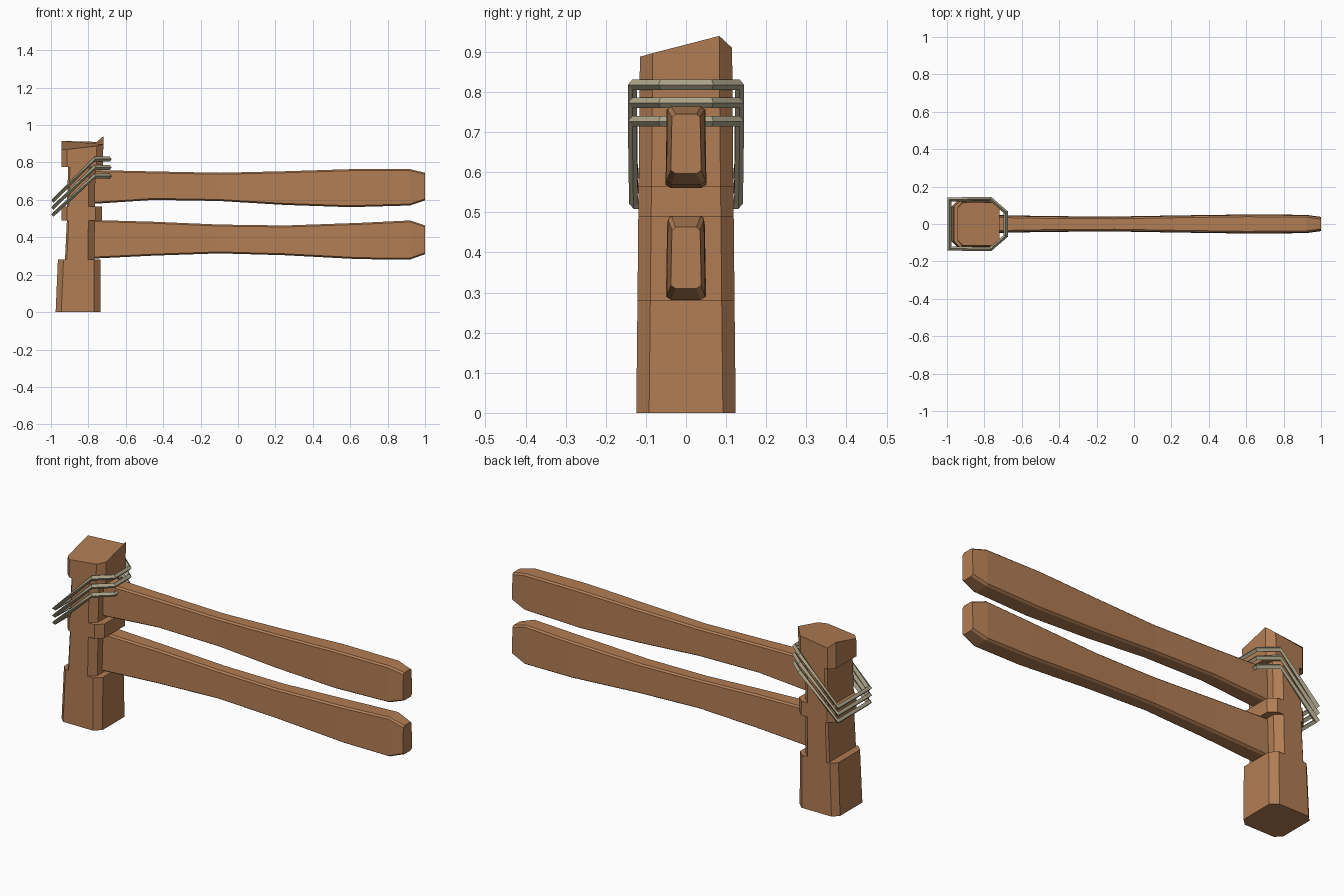
import bpy

if "Cube" in bpy.data.objects:
    bpy.data.objects.remove(bpy.data.objects["Cube"])


def material(name, rgb):
    m = bpy.data.materials.new(name)
    m.diffuse_color = (*rgb, 1)
    m.use_nodes = True
    m.node_tree.nodes["Principled BSDF"].inputs["Base Color"].default_value = m.diffuse_color
    return m


wood = material("brown wood", (0.44, 0.205, 0.088))
cord = material("grey rope", (0.41, 0.37, 0.25))


def loft(name, rings, mat, closed=False):
    """Skin a list of equal-sided rings; cap the ends or join them in a loop."""
    n = len(rings[0])
    verts = [v for r in rings for v in r]
    faces = []
    count = len(rings)
    for i in range(count if closed else count - 1):
        a, b = i * n, ((i + 1) % count) * n
        for j in range(n):
            k = (j + 1) % n
            faces.append((a + j, a + k, b + k, b + j))
    if not closed:
        faces.append(tuple(reversed(range(n))))
        faces.append(tuple(range((count - 1) * n, count * n)))
    mesh = bpy.data.meshes.new(name)
    mesh.from_pydata(verts, [], faces)
    mesh.materials.append(mat)
    obj = bpy.data.objects.new(name, mesh)
    bpy.context.collection.objects.link(obj)
    # consistent outward normals
    import bmesh
    bm = bmesh.new()
    bm.from_mesh(mesh)
    bmesh.ops.recalc_face_normals(bm, faces=bm.faces)
    bm.to_mesh(mesh)
    bm.free()
    return obj


# Post: chamfered rectangle with notches on both x sides
def post_ring(x0, x1, hy, cl, z):
    cy, cr = 0.032, 0.035
    pts = [(x0, -hy + min(cy, cl)), (x0 + cl, -hy), (x1 - cr, -hy), (x1, -hy + cy),
           (x1, hy - cy), (x1 - cr, hy), (x0 + cl, hy), (x0, hy - min(cy, cl))]
    return [(x, y, z) for x, y in pts]


levels = [
    (-0.975, -0.735, 0.124, 0.03, 0.0), (-0.963, -0.735, 0.121, 0.03, 0.28),
    (-0.925, -0.768, 0.121, 0.01, 0.28), (-0.915, -0.765, 0.119, 0.01, 0.49),
    (-0.945, -0.728, 0.119, 0.03, 0.49), (-0.943, -0.728, 0.118, 0.03, 0.565),
    (-0.915, -0.765, 0.118, 0.01, 0.565), (-0.908, -0.762, 0.116, 0.01, 0.775),
    (-0.945, -0.722, 0.116, 0.03, 0.775), (-0.945, -0.72, 0.115, 0.03, 0.9)]
rings = [post_ring(*l) for l in levels]
broken_top = [0.87, 0.87, 0.888, 0.897, 0.94, 0.91, 0.887, 0.915]
rings[-1] = [(x, y, z) for (x, y, _), z in zip(rings[-1], broken_top)]
loft("post", rings, wood)


# Rails: stations of (x, bottom z, top z, half width), small chamfered edges
def rail(name, stations):
    out = []
    for x, z0, z1, w in stations:
        c, d = 0.012, 0.008
        out.append([(x, -w + c, z0), (x, w - c, z0), (x, w, z0 + d), (x, w - 0.003, z1 - d),
                    (x, w - c, z1), (x, -w + c, z1), (x, -w + 0.003, z1 - d), (x, -w, z0 + d)])
    loft(name, out, wood)


rail("upper_rail", [
    (-0.80, 0.577, 0.760, 0.048), (-0.45, 0.600, 0.752, 0.042), (-0.10, 0.594, 0.745, 0.040),
    (0.25, 0.573, 0.753, 0.046), (0.60, 0.561, 0.764, 0.051), (0.92, 0.570, 0.764, 0.049),
    (1.0, 0.597, 0.745, 0.038)])
rail("lower_rail", [
    (-0.80, 0.285, 0.493, 0.049), (-0.45, 0.302, 0.483, 0.042), (-0.10, 0.314, 0.468, 0.039),
    (0.25, 0.304, 0.463, 0.044), (0.65, 0.283, 0.477, 0.050), (0.92, 0.281, 0.490, 0.048),
    (1.0, 0.310, 0.463, 0.038)])

# Rope loops: diamond section, sloping behind the post and flat round the rail
r, rv = 0.011, 0.013
for i, (zb, zt) in enumerate([(0.598, 0.818), (0.56, 0.773), (0.522, 0.727)]):
    half = [(-0.987, 0.131, zb, -1, 1), (-0.768, 0.134, zt, 0.4, 1), (-0.686, 0.064, zt, 1, 0.4)]
    path = half + [(x, -y, z, ox, -oy) for x, y, z, ox, oy in reversed(half)]
    loops = [[(x, y, z + rv), (x + ox * r, y + oy * r, z),
              (x, y, z - rv), (x - ox * r, y - oy * r, z)] for x, y, z, ox, oy in path]
    loft(f"rope_loop_{i + 1}", loops, cord, closed=True)
